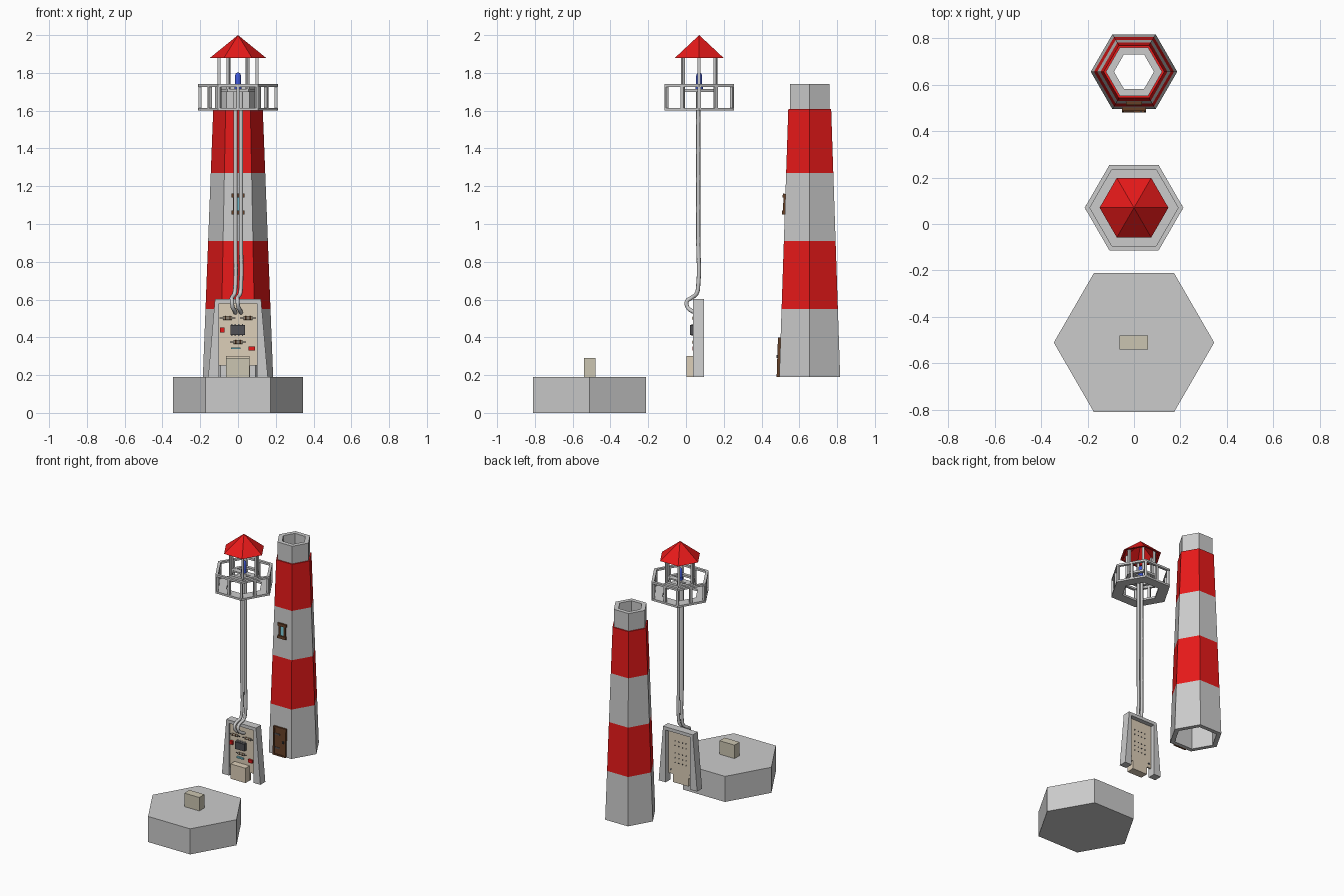
import bpy, bmesh
from math import sin, cos, pi, atan2, radians
from mathutils import Vector, Matrix

if "Cube" in bpy.data.objects:
    bpy.data.objects.remove(bpy.data.objects["Cube"])

def mat(name, r, g, b):
    m = bpy.data.materials.new(name)
    m.diffuse_color = (r, g, b, 1)
    m.use_nodes = True
    m.node_tree.nodes["Principled BSDF"].inputs["Base Color"].default_value = m.diffuse_color
    return m

RED = mat("red", 0.8, 0.01, 0.01)
BROWN = mat("brown", 0.13, 0.05, 0.02)
BEIGE = mat("beige", 0.72, 0.62, 0.48)
STONE = mat("sand", 0.6, 0.56, 0.44)
DARK = mat("dark", 0.08, 0.08, 0.09)
BLUE = mat("blue", 0.05, 0.1, 0.7)
CYAN = mat("cyan", 0.2, 0.6, 0.7)

def finish(name, bm, m=None, smooth=False):
    bmesh.ops.remove_doubles(bm, verts=bm.verts, dist=1e-5)
    bmesh.ops.recalc_face_normals(bm, faces=bm.faces)
    me = bpy.data.meshes.new(name)
    bm.to_mesh(me)
    bm.free()
    ob = bpy.data.objects.new(name, me)
    bpy.context.collection.objects.link(ob)
    if m:
        me.materials.append(m)
    if smooth:
        bpy.context.view_layer.objects.active = ob
        ob.select_set(True)
        bpy.ops.object.shade_smooth_by_angle(angle=radians(40))
        ob.select_set(False)
    return ob

def lathe(name, y, profile, m=None, n=6, smooth=False):
    """Revolve a closed (radius, z) profile in n steps about a vertical axis."""
    bm = bmesh.new()
    rings = [[bm.verts.new((r * cos(2 * pi * k / n), y + r * sin(2 * pi * k / n), z))
              for r, z in profile] for k in range(n)]
    for k in range(n):
        a, b = rings[k], rings[(k + 1) % n]
        for i in range(len(profile)):
            j = (i + 1) % len(profile)
            if profile[i][0] + profile[j][0] > 1e-6:
                bm.faces.new((a[i], b[i], b[j], a[j]))
    return finish(name, bm, m, smooth)

def boxes(name, items, m=None, xf=Matrix()):
    """Boxes given as (x0, x1, y0, y1, z0, z1)."""
    bm = bmesh.new()
    for x0, x1, y0, y1, z0, z1 in items:
        t = Matrix.Translation(((x0 + x1) / 2, (y0 + y1) / 2, (z0 + z1) / 2))
        s = Matrix.Diagonal((x1 - x0, y1 - y0, z1 - z0, 1))
        bmesh.ops.create_cube(bm, size=1, matrix=xf @ t @ s)
    return finish(name, bm, m)

def rods(name, items, m=None, n=8):
    """Round rods given as (start, end, radius)."""
    bm = bmesh.new()
    for a, b, r in items:
        a, b = Vector(a), Vector(b)
        d = b - a
        mx = Matrix.Translation((a + b) / 2) @ d.to_track_quat('Z', 'Y').to_matrix().to_4x4()
        bmesh.ops.create_cone(bm, cap_ends=True, segments=n, radius1=r, radius2=r,
                              depth=d.length, matrix=mx)
    return finish(name, bm, m, True)

def prism(name, pts, y0, y1, m=None):
    """Extrude an (x, z) outline along y."""
    bm = bmesh.new()
    f = bm.faces.new([bm.verts.new((x, y0, z)) for x, z in pts])
    e = bmesh.ops.extrude_face_region(bm, geom=[f])
    bmesh.ops.translate(bm, vec=(0, y1 - y0, 0),
                        verts=[v for v in e['geom'] if isinstance(v, bmesh.types.BMVert)])
    return finish(name, bm, m)

# Base with its block
lathe("base", -0.51, [(0, 0), (0.345, 0), (0.345, 0.19), (0, 0.19)])
boxes("base_block", [(-0.063, 0.06, -0.54, -0.48, 0.19, 0.29)], STONE)

# Tapered hollow tower in alternating bands
TY = 0.655
def tower_r(z):
    return 0.186 - (z - 0.19) * 0.055 / 1.42
levels = [0.19, 0.55, 0.91, 1.27, 1.61]
for i in range(4):
    a, b = levels[i], levels[i + 1]
    ra, rb = tower_r(a), tower_r(b)
    lathe(f"tower_band_{i + 1}", TY, [(ra, a), (rb, b), (rb - 0.035, b), (ra - 0.035, a)],
          RED if i % 2 else None)
lathe("tower_collar", TY, [(0.121, 1.61), (0.121, 1.74), (0.086, 1.74), (0.086, 1.61)])

# Door and window lie on the leaning front wall
def on_wall(z):
    return (Matrix.Translation((0, TY - tower_r(z) * cos(pi / 6), z))
            @ Matrix.Rotation(-atan2(0.055 * cos(pi / 6), 1.42), 4, 'X'))
W = on_wall(0.19)
boxes("door", [(-0.052, 0.052, -0.008, 0.004, 0, 0.21),
               (-0.052, -0.042, -0.014, 0, 0, 0.21), (0.042, 0.052, -0.014, 0, 0, 0.21),
               (-0.052, 0.052, -0.014, 0, 0.2, 0.21), (-0.052, 0.052, -0.014, 0, 0, 0.01)], BROWN, W)
boxes("door_fittings", [(0.025, 0.035, -0.018, 0, 0.1, 0.115), (-0.04, 0.0, -0.011, 0, 0.05, 0.06),
                        (-0.04, 0.0, -0.011, 0, 0.15, 0.16)], DARK, W)
W = on_wall(1.05)
boxes("window_frame", [(-0.034, 0.034, -0.014, 0.004, 0, 0.02), (-0.034, 0.034, -0.014, 0.004, 0.09, 0.11),
                       (-0.027, -0.015, -0.01, 0.004, 0.02, 0.09),
                       (0.015, 0.027, -0.01, 0.004, 0.02, 0.09)], BROWN, W)
boxes("window_pane", [(-0.016, 0.016, -0.004, 0.004, 0.018, 0.092)], CYAN, W)

# Gallery: floor, handrail and posts
LY = 0.07
lathe("gallery_floor", LY, [(0.212, 1.60), (0.212, 1.615), (0.13, 1.615), (0.13, 1.60)])
lathe("gallery_rail", LY, [(0.212, 1.725), (0.212, 1.74), (0.19, 1.74), (0.19, 1.725)])
bm = bmesh.new()
for k in range(12):
    a = k * pi / 6
    r = 0.2 if k % 2 == 0 else 0.2 * cos(pi / 6)
    bmesh.ops.create_cube(bm, size=1, matrix=Matrix.Translation((r * cos(a), LY + r * sin(a), 1.67))
                          @ Matrix.Rotation(a, 4, 'Z') @ Matrix.Diagonal((0.016, 0.018, 0.12, 1)))
finish("gallery_posts", bm)

# Lantern: ring, columns, lamp and hollow roof
lathe("lantern_ring", LY, [(0.112, 1.70), (0.112, 1.716), (0.086, 1.716), (0.086, 1.70)])
boxes("lamp_bar", [(-0.095, 0.095, LY - 0.02, LY + 0.02, 1.703, 1.714)])
bm = bmesh.new()
for k in range(6):
    a = k * pi / 3
    bmesh.ops.create_cube(bm, size=1, matrix=Matrix.Translation((0.1 * cos(a), LY + 0.1 * sin(a), 1.803))
                          @ Matrix.Rotation(a, 4, 'Z') @ Matrix.Diagonal((0.016, 0.016, 0.2, 1)))
finish("lantern_columns", bm)
lathe("lamp", LY, [(0, 1.714), (0.019, 1.714), (0.019, 1.735), (0.016, 1.735), (0.016, 1.785),
                   (0.012, 1.796), (0.006, 1.801), (0, 1.802)], BLUE, 16, True)
lathe("roof", LY, [(0.148, 1.88), (0, 2.0), (0, 1.985), (0.13, 1.88)], RED)

# Two wires from the lamp down to the board
def wire(name, x, dx):
    cu = bpy.data.curves.new(name, 'CURVE')
    cu.dimensions = '3D'
    cu.bevel_depth = 0.011
    cu.bevel_resolution = 2
    cu.resolution_u = 5
    cu.use_fill_caps = True
    pts = [(x, 0.065, 1.715), (x, 0.065, 0.9), (x, 0.065, 0.68), (x - dx * 0.3, 0.055, 0.63),
           (x - dx, 0.03, 0.61), (x - dx, 0.004, 0.59), (x - dx * 0.8, 0.008, 0.56),
           (x - dx * 0.2, 0.03, 0.54), (x, 0.055, 0.53)]
    s = cu.splines.new('BEZIER')
    s.bezier_points.add(len(pts) - 1)
    for p, c in zip(s.bezier_points, pts):
        p.co = c
        p.handle_left_type = p.handle_right_type = 'AUTO'
    ob = bpy.data.objects.new(name, cu)
    bpy.context.collection.objects.link(ob)
wire("wire_left", -0.014, 0.018)
wire("wire_right", 0.016, 0.018)

# Circuit board in a three-sided splayed frame
prism("board_frame", [(-0.158, 0.19), (-0.122, 0.602), (0.122, 0.602), (0.158, 0.19),
                      (0.1, 0.19), (0.1, 0.578), (-0.1, 0.578), (-0.1, 0.19)], 0.037, 0.095)
prism("board", [(-0.101, 0.25), (-0.101, 0.579), (0.101, 0.579), (0.101, 0.25),
                (0.063, 0.25), (0.063, 0.19), (-0.063, 0.19), (-0.063, 0.25)], 0.05, 0.062, BEIGE)
boxes("connector_box", [(-0.063, 0.06, 0.002, 0.052, 0.19, 0.3)], BEIGE)

# Components on the board
boxes("chip", [(-0.04, 0.038, 0.02, 0.045, 0.412, 0.464)], DARK)
boxes("chip_legs", [(-0.037 + i * 0.019, -0.03 + i * 0.019, 0.03, 0.052, 0.406, 0.47)
                    for i in range(4)])
RES = [(-0.055, 0.502), (0.053, 0.502), (0.0, 0.375)]
rods("resistors", [((x - 0.024, 0.04, z), (x + 0.024, 0.04, z), 0.009) for x, z in RES], BEIGE)
rods("resistor_bands", [((x + d - 0.003, 0.04, z), (x + d + 0.003, 0.04, z), 0.0097)
                        for x, z in RES for d in (-0.012, 0.012)], BROWN)
rods("resistor_leads", [((x - 0.042, 0.04, z), (x + 0.042, 0.04, z), 0.003) for x, z in RES], DARK)
boxes("red_parts", [(-0.094, -0.072, 0.035, 0.051, 0.425, 0.452),
                    (0.056, 0.09, 0.035, 0.051, 0.33, 0.352)], RED)
boxes("blue_part", [(-0.038, 0.014, 0.038, 0.051, 0.337, 0.347)], CYAN)
rods("solder_pins", [((x, 0.06, z), (x, 0.066, z), 0.004)
                     for z in (0.34, 0.375, 0.41, 0.465, 0.5) for x in (-0.045, -0.015, 0.015, 0.045)]
     + [((x, 0.06, 0.28), (x, 0.066, 0.28), 0.007) for x in (-0.08, 0.08)], DARK, 6)
